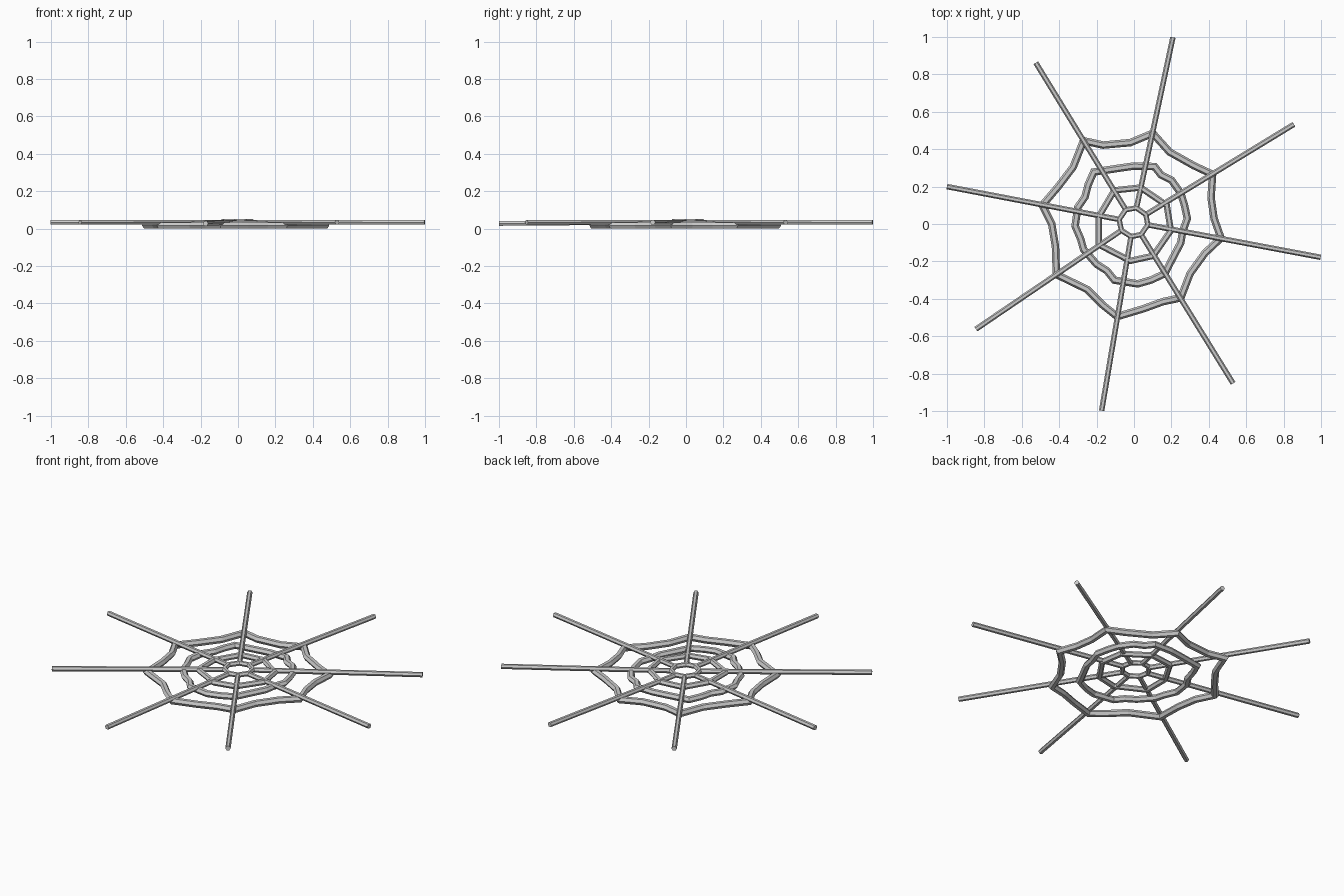
import bpy, bmesh, math
from mathutils import Vector


def tube(name, pts, z, width, height, closed):
    """Sweep a six-sided section along a flat path with mitred joints."""
    n = len(pts)
    P = [Vector((p[0], p[1], p[2] if len(p) > 2 else z)) for p in pts]
    bm = bmesh.new()
    rings = []
    for i, p in enumerate(P):
        a = P[i - 1] if (closed or i > 0) else p
        b = P[(i + 1) % n] if (closed or i < n - 1) else p
        d0 = (p - a).normalized() if a != p else (b - p).normalized()
        d1 = (b - p).normalized() if b != p else d0
        t = (d0 + d1).normalized()
        side = Vector((t.y, -t.x, 0)).normalized()
        mitre = 1 / max(0.7, t.dot(d0))
        ring = []
        for k in range(6):
            ang = k * math.pi / 3
            ring.append(bm.verts.new(
                p + side * math.cos(ang) * width / 2 * mitre
                + Vector((0, 0, math.sin(ang) / 0.866 * height / 2))))
        rings.append(ring)
    for i in range(n if closed else n - 1):
        r, s = rings[i], rings[(i + 1) % n]
        for k in range(6):
            bm.faces.new((r[k], r[(k + 1) % 6], s[(k + 1) % 6], s[k]))
    if not closed:
        bm.faces.new(rings[0])
        bm.faces.new(rings[-1])
    bmesh.ops.recalc_face_normals(bm, faces=bm.faces)
    me = bpy.data.meshes.new(name)
    bm.to_mesh(me)
    bm.free()
    ob = bpy.data.objects.new(name, me)
    bpy.context.collection.objects.link(ob)
    return ob


# Radial threads
centre = Vector((-0.003, 0.01))
tips = [(0.208, 0.998), (-0.525, 0.862), (-1.0, 0.2), (-0.845, -0.562),
        (-0.173, -0.998), (0.53, -0.852), (0.998, -0.178), (0.855, 0.533)]
inner_corners = []
for i, tip in enumerate(tips):
    d = (Vector(tip) - centre).normalized()
    start = centre + d * 0.078
    inner_corners.append(tuple(start))
    z_tip = 0.028 if i == 4 else 0.034
    tube(f"radial_thread_{i + 1}", [(start.x, start.y, 0.035), (*tip, z_tip)],
         0.035, 0.029, 0.025, False)

# Hub ring
tube("hub_ring", inner_corners, 0.038, 0.028, 0.025, True)

# Second ring, one corner per thread
tube("second_ring", [(0.035, 0.195), (-0.105, 0.18), (-0.188, 0.04),
                     (-0.188, -0.11), (-0.02, -0.197), (0.103, -0.17),
                     (0.197, -0.035), (0.175, 0.1)],
     0.031, 0.034, 0.028, True)

# Third ring, wavy
tube("third_ring", [
    (0.11, 0.307), (0.0, 0.31), (-0.09, 0.297), (-0.215, 0.278),
    (-0.245, 0.21), (-0.262, 0.145), (-0.3, 0.09), (-0.315, -0.01),
    (-0.285, -0.08), (-0.27, -0.135), (-0.2, -0.215), (-0.145, -0.25),
    (-0.105, -0.3), (0.02, -0.32), (0.09, -0.3), (0.165, -0.265),
    (0.19, -0.215), (0.25, -0.1), (0.26, -0.04), (0.285, 0.03),
    (0.27, 0.1), (0.25, 0.165), (0.2, 0.235), (0.145, 0.262)],
    0.022, 0.04, 0.032, True)

# Outer ring, sagging inward between threads
tube("outer_ring", [
    (0.1, 0.485), (-0.02, 0.435), (-0.165, 0.422), (-0.27, 0.445),
    (-0.325, 0.305), (-0.405, 0.2), (-0.49, 0.1), (-0.44, 0.0),
    (-0.42, -0.12), (-0.415, -0.27), (-0.25, -0.35), (-0.165, -0.435),
    (-0.09, -0.495), (0.05, -0.453), (0.155, -0.415), (0.25, -0.395),
    (0.3, -0.265), (0.38, -0.155), (0.465, -0.075), (0.428, 0.03),
    (0.412, 0.14), (0.42, 0.265), (0.32, 0.312), (0.19, 0.385)],
    0.017, 0.04, 0.034, True)
